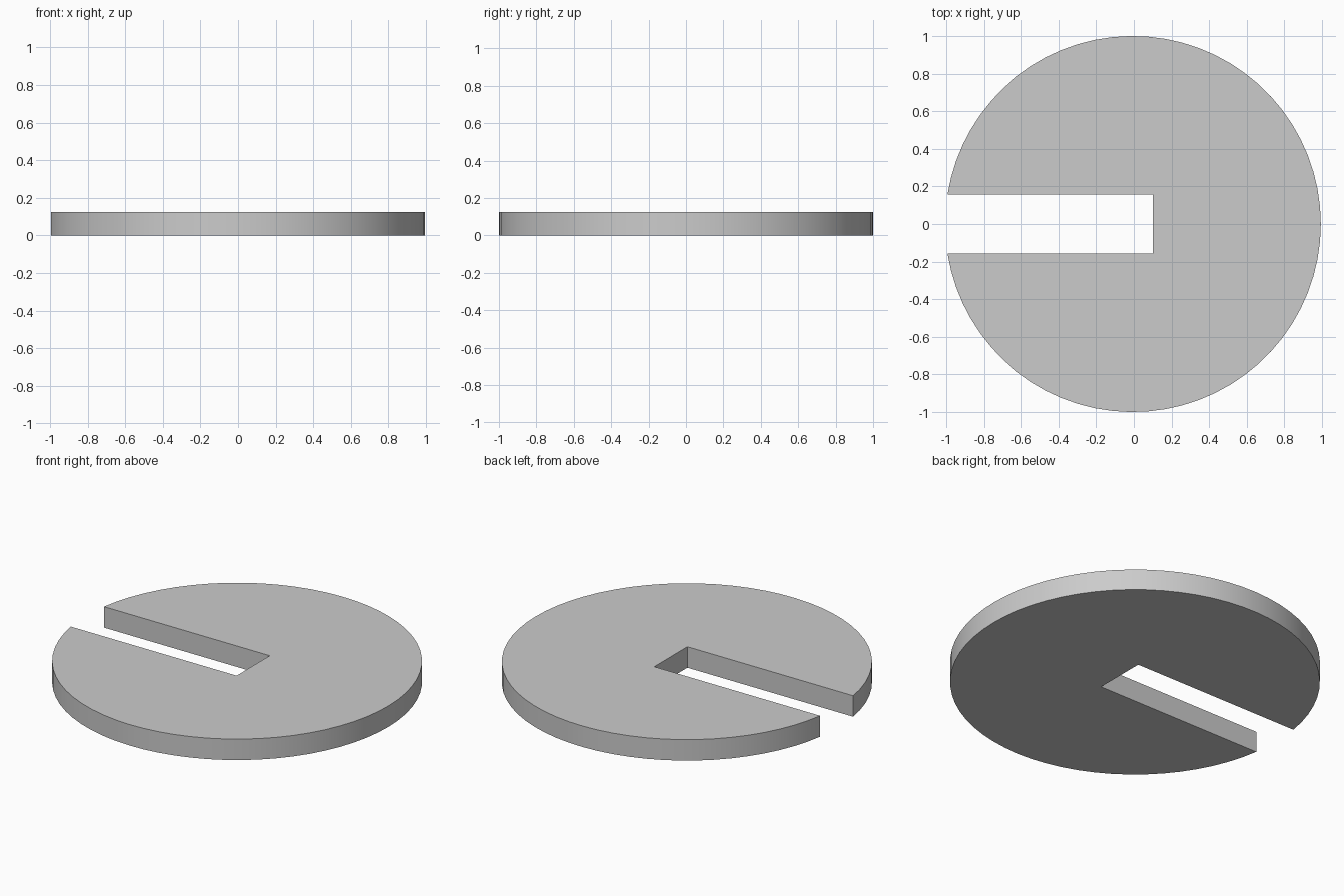
import bpy, bmesh
from math import asin, cos, sin, pi, radians

if "Cube" in bpy.data.objects:
    bpy.data.objects.remove(bpy.data.objects["Cube"])

RADIUS, HEIGHT = 1.0, 0.125
CENTRE_X = -0.006
SLOT_HALF, SLOT_END = 0.156, 0.10
SEGMENTS = 64

# Outline: arc from the lower slot mouth round to the upper one, then the slot end
a = pi - asin(SLOT_HALF / RADIUS)
outline = []
for i in range(SEGMENTS + 1):
    t = -a + 2 * a * i / SEGMENTS
    outline.append((CENTRE_X + RADIUS * cos(t), RADIUS * sin(t)))
outline += [(SLOT_END, SLOT_HALF), (SLOT_END, -SLOT_HALF)]

# Slotted disc: extrude the outline upward
bm = bmesh.new()
base = bm.faces.new([bm.verts.new((x, y, 0)) for x, y in outline])
top = bmesh.ops.extrude_face_region(bm, geom=[base], use_keep_orig=True)["geom"]
bmesh.ops.translate(bm, vec=(0, 0, HEIGHT),
                    verts=[g for g in top if isinstance(g, bmesh.types.BMVert)])
bmesh.ops.recalc_face_normals(bm, faces=bm.faces)

mesh = bpy.data.meshes.new("slotted_disc")
bm.to_mesh(mesh)
bm.free()
disc = bpy.data.objects.new("slotted_disc", mesh)
bpy.context.collection.objects.link(disc)

# Smooth rim with crisp edges
bpy.context.view_layer.objects.active = disc
disc.select_set(True)
bpy.ops.object.shade_smooth_by_angle(angle=radians(30))
